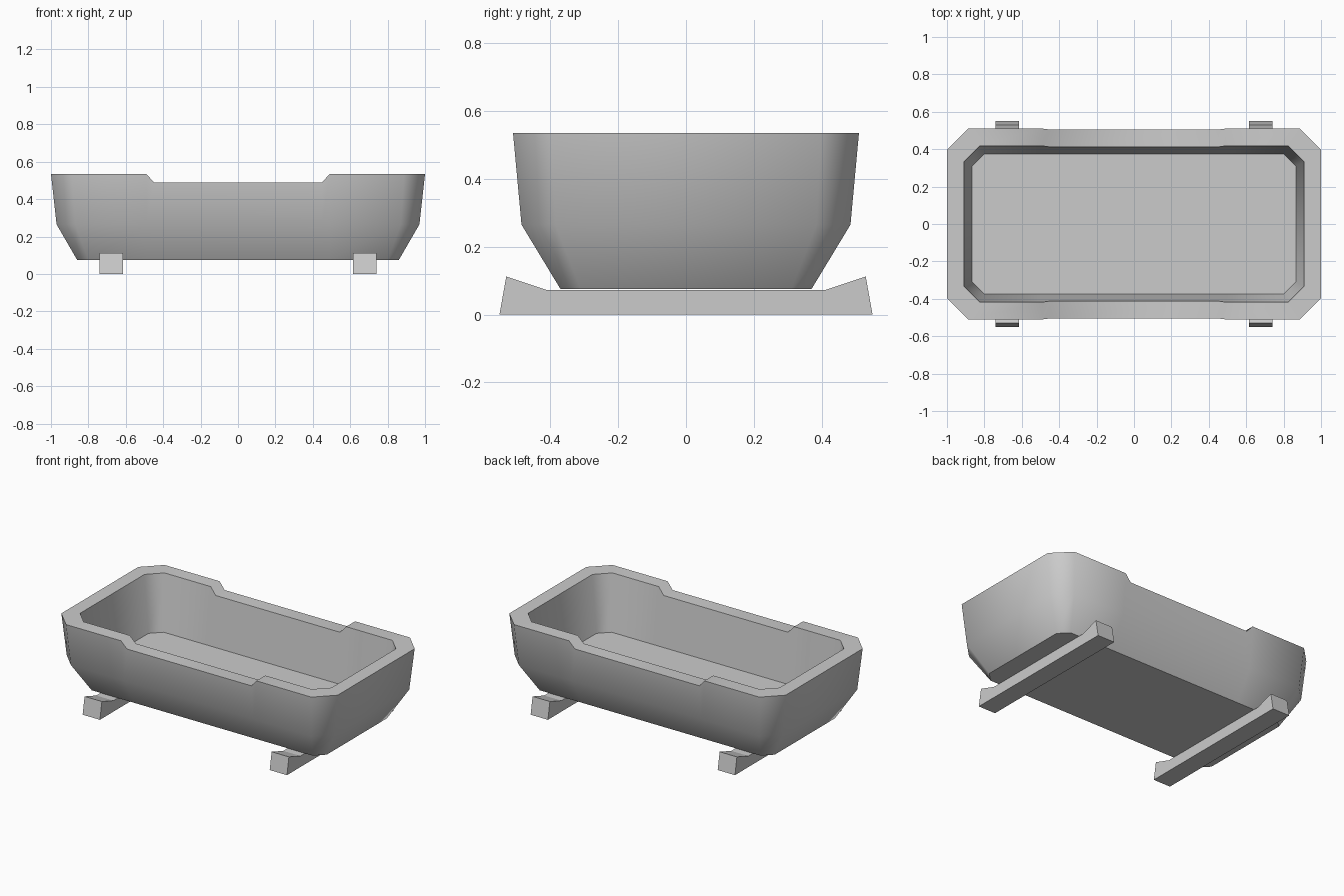
import bpy
import bmesh
import math

cube = bpy.data.objects.get("Cube")
if cube:
    bpy.data.objects.remove(cube, do_unlink=True)

grey = bpy.data.materials.new("plain_grey")
grey.use_nodes = True
colour = (0.6, 0.6, 0.6, 1)
grey.diffuse_color = colour
grey.node_tree.nodes["Principled BSDF"].inputs["Base Color"].default_value = colour

RIM, DIP = 0.535, 0.49


def make_object(name, bm):
    bmesh.ops.recalc_face_normals(bm, faces=bm.faces)
    mesh = bpy.data.meshes.new(name)
    bm.to_mesh(mesh)
    bm.free()
    mesh.materials.append(grey)
    obj = bpy.data.objects.new(name, mesh)
    bpy.context.collection.objects.link(obj)
    return obj


def ring(bm, hx, hy, cut, z, dip_in=None):
    """Rectangle with cut corners; dip_in lowers the middle of the long sides."""
    front = [(-hx, cut - hy), (cut - hx, -hy), (-0.49, -hy), (-0.45, -hy),
             (0.45, -hy), (0.49, -hy), (hx - cut, -hy), (hx, cut - hy)]
    verts = []
    for side in (1, -1):
        for x, y in front:
            height = z
            if dip_in is not None and abs(x) < 0.46:
                height = DIP
                y += dip_in
            verts.append(bm.verts.new((x * side, y * side, height)))
    return verts


# Tub: outer wall, rim and inner wall as one shell
bm = bmesh.new()
rings = [
    ring(bm, 0.86, 0.37, 0.06, 0.075),
    ring(bm, 0.97, 0.485, 0.10, 0.265),
    ring(bm, 1.0, 0.51, 0.112, RIM, 0.005),
    ring(bm, 0.91, 0.418, 0.085, RIM, 0.006),
    ring(bm, 0.865, 0.375, 0.065, 0.17),
]
for low, high in zip(rings, rings[1:]):
    for i in range(len(low)):
        j = (i + 1) % len(low)
        bm.faces.new((low[i], low[j], high[j], high[i]))
bm.faces.new(rings[0])
bm.faces.new(rings[-1])
tub = make_object("tub", bm)

bpy.ops.object.select_all(action="DESELECT")
tub.select_set(True)
bpy.context.view_layer.objects.active = tub
bpy.ops.object.shade_smooth_by_angle(angle=math.radians(50))

# Two cross runners with raised ends
half = [(0.55, 0), (0.53, 0.112), (0.41, 0.072)]
profile = half + [(-y, z) for y, z in reversed(half)]
for name, centre in (("left_runner", 0.677), ("right_runner", -0.677)):
    bm = bmesh.new()
    face = bm.faces.new([bm.verts.new((centre - 0.0625, y, z)) for y, z in profile])
    grown = bmesh.ops.extrude_face_region(bm, geom=[face])["geom"]
    moved = [v for v in grown if isinstance(v, bmesh.types.BMVert)]
    bmesh.ops.translate(bm, verts=moved, vec=(0.125, 0, 0))
    make_object(name, bm)
